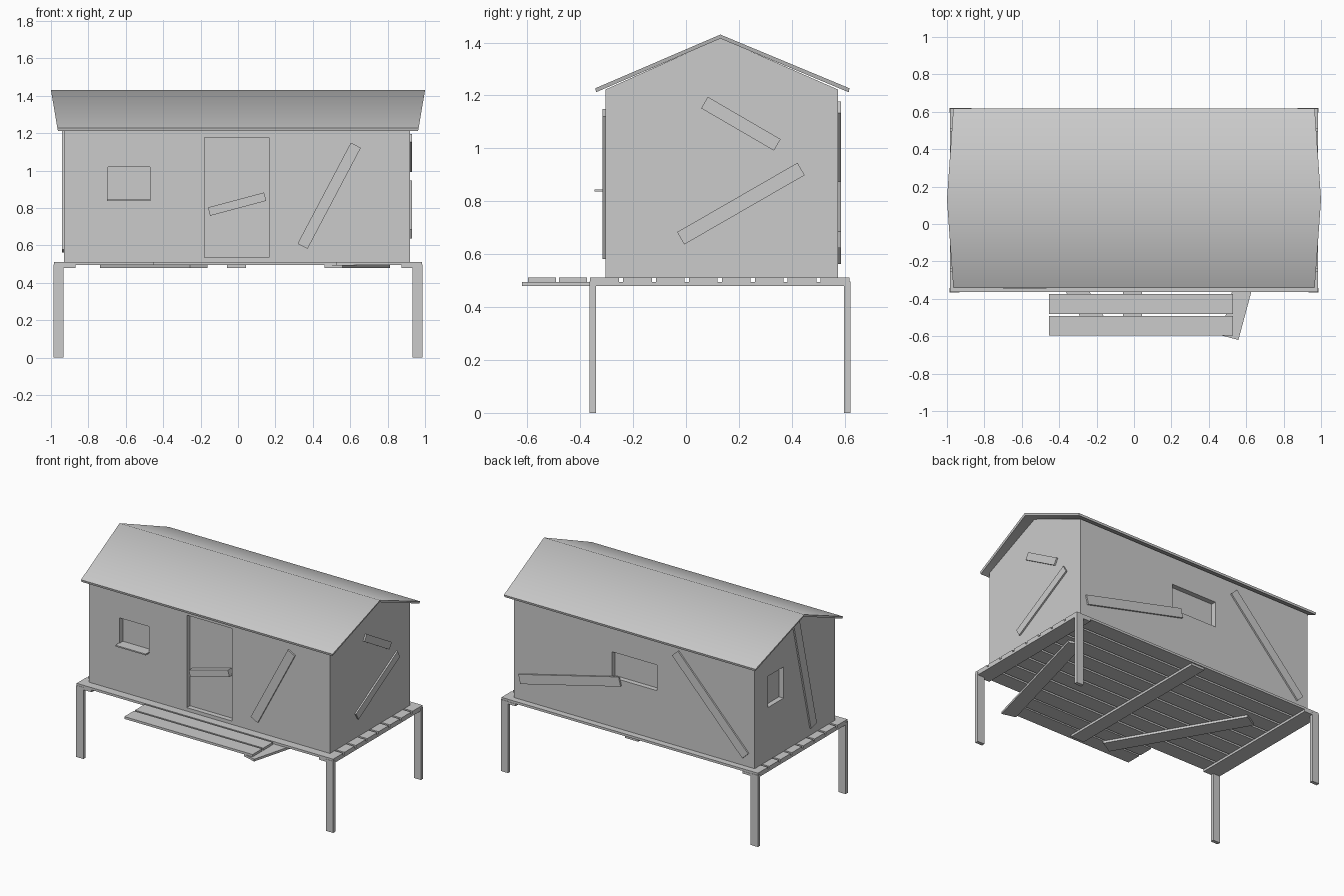
import bpy, bmesh
from mathutils import Vector, Matrix

if "Cube" in bpy.data.objects:
    bpy.data.objects.remove(bpy.data.objects["Cube"])


def new_object(name, bm):
    bmesh.ops.recalc_face_normals(bm, faces=bm.faces)
    me = bpy.data.meshes.new(name)
    bm.to_mesh(me)
    bm.free()
    ob = bpy.data.objects.new(name, me)
    bpy.context.collection.objects.link(ob)
    return ob


def box(name, lo, hi):
    lo, hi = Vector(lo), Vector(hi)
    bm = bmesh.new()
    bmesh.ops.create_cube(bm, size=1, matrix=Matrix.Translation((lo + hi) / 2)
                          @ Matrix.Diagonal((*(hi - lo), 1)))
    return new_object(name, bm)


def board(name, p, q, normal, width, thick):
    """Flat board from p to q lying on a surface with the given normal."""
    p, q, n = Vector(p), Vector(q), Vector(normal)
    d = (q - p).normalized()
    rot = Matrix((d, n.cross(d), n)).transposed().to_4x4()
    bm = bmesh.new()
    bmesh.ops.create_cube(bm, size=1, matrix=Matrix.Translation((p + q) / 2 + n * thick / 2)
                          @ rot @ Matrix.Diagonal(((q - p).length, width, thick, 1)))
    return new_object(name, bm)


def loft(name, left, right):
    """Prism between two matching outlines."""
    bm = bmesh.new()
    a = [bm.verts.new(v) for v in left]
    b = [bm.verts.new(v) for v in right]
    n = len(a)
    bm.faces.new(a)
    bm.faces.new(b)
    for i in range(n):
        bm.faces.new((a[i], a[(i + 1) % n], b[(i + 1) % n], b[i]))
    return new_object(name, bm)


X0, X1, YF, YB = -0.93, 0.92, -0.305, 0.575
R = 0.035  # depth of the window and door recesses

# Cabin walls with gables
gable = [(YF, 0.51), (YB, 0.51), (YB, 1.222), (0.13, 1.417), (YF, 1.222)]
walls = loft("cabin_walls", [(X0, y, z) for y, z in gable], [(X1, y, z) for y, z in gable])

# Recessed door and windows
recesses = {
    "front_window": ((-0.695, YF - 0.1, 0.84), (-0.47, YF + R, 1.02)),
    "door": ((-0.18, YF - 0.1, 0.535), (0.167, YF + R, 1.177)),
    "back_window": ((-0.18, YB - R, 0.852), (0.167, YB + 0.1, 1.03)),
    "side_window": ((X0 - 0.1, 0.258, 0.88), (X0 + R, 0.43, 1.097)),
}
for name, (lo, hi) in recesses.items():
    cutter = box(name + "_cutter", lo, hi)
    mod = walls.modifiers.new(name, 'BOOLEAN')
    mod.operation = 'DIFFERENCE'
    mod.solver = 'EXACT'
    mod.object = cutter
    cutter.hide_render = True
    cutter.hide_set(True)
box("window_sill", (-0.7, -0.345, 0.836), (-0.468, YF + R, 0.845))

# Roof: thin slab, longer along the ridge than along the eaves
profile = [(-0.34, 1.212, 0.963), (0.13, 1.415, 0.995), (0.615, 1.212, 0.963),
           (0.618, 1.227, 0.966), (0.13, 1.43, 1.0), (-0.343, 1.227, 0.966)]
roof = loft("roof", [(-x, y, z) for y, z, x in profile], [(x, y, z) for y, z, x in profile])
bpy.context.view_layer.objects.active = roof
roof.select_set(True)
bpy.ops.object.shade_smooth_by_angle(angle=1.0)

# Deck planks
for i in range(8):
    y = -0.363 + i * 0.1246
    box(f"deck_plank_{i + 1}", (-0.985, y, 0.495), (0.985, y + 0.109, 0.511))
for i, y in enumerate((-0.597, -0.48)):
    box(f"step_plank_{i + 1}", (-0.455, y, 0.495), (0.53, y + 0.105, 0.511))

# Joists and loose boards under the deck
box("left_joist", (-0.985, -0.363, 0.479), (-0.87, 0.62, 0.495))
box("right_joist", (0.875, -0.363, 0.479), (0.985, 0.62, 0.495))
box("middle_joist", (-0.06, -0.56, 0.479), (0.042, 0.61, 0.495))
down = (0, 0, -1)
board("loose_joist_right", (0.51, -0.607, 0.495), (0.765, 0.345, 0.495), down, 0.1, 0.016)
board("loose_joist_left", (-0.69, 0.31, 0.495), (-0.21, -0.52, 0.495), down, 0.11, 0.016)

# Legs
for sx, side in ((-1, "left"), (1, "right")):
    for y, end in ((-0.365, "front"), (0.597, "back")):
        xs = sorted((sx * 0.987, sx * 0.932))
        box(f"{end}_{side}_leg", (xs[0], y, 0), (xs[1], y + 0.024, 0.497))

# Boards nailed to the walls
T = 0.011
front, back, left, right = (0, -1, 0), (0, 1, 0), (-1, 0, 0), (1, 0, 0)
board("door_board", (-0.155, YF + R, 0.78), (0.145, YF + R, 0.86), front, 0.046, R + 0.005)
board("front_board", (0.345, YF, 0.595), (0.63, YF, 1.135), front, 0.06, T)
board("back_board_low", (0.87, YB, 0.655), (0.1, YB, 0.843), back, 0.065, T)
board("back_board_tall", (-0.325, YB, 1.155), (-0.865, YB, 0.585), back, 0.062, T)
board("left_board", (X0, 0.13, 1.36), (X0, -0.06, 0.57), left, 0.065, T)
board("right_board_high", (X1, 0.07, 1.173), (X1, 0.345, 1.013), right, 0.05, T)
board("right_board_low", (X1, -0.02, 0.66), (X1, 0.435, 0.922), right, 0.054, T)
